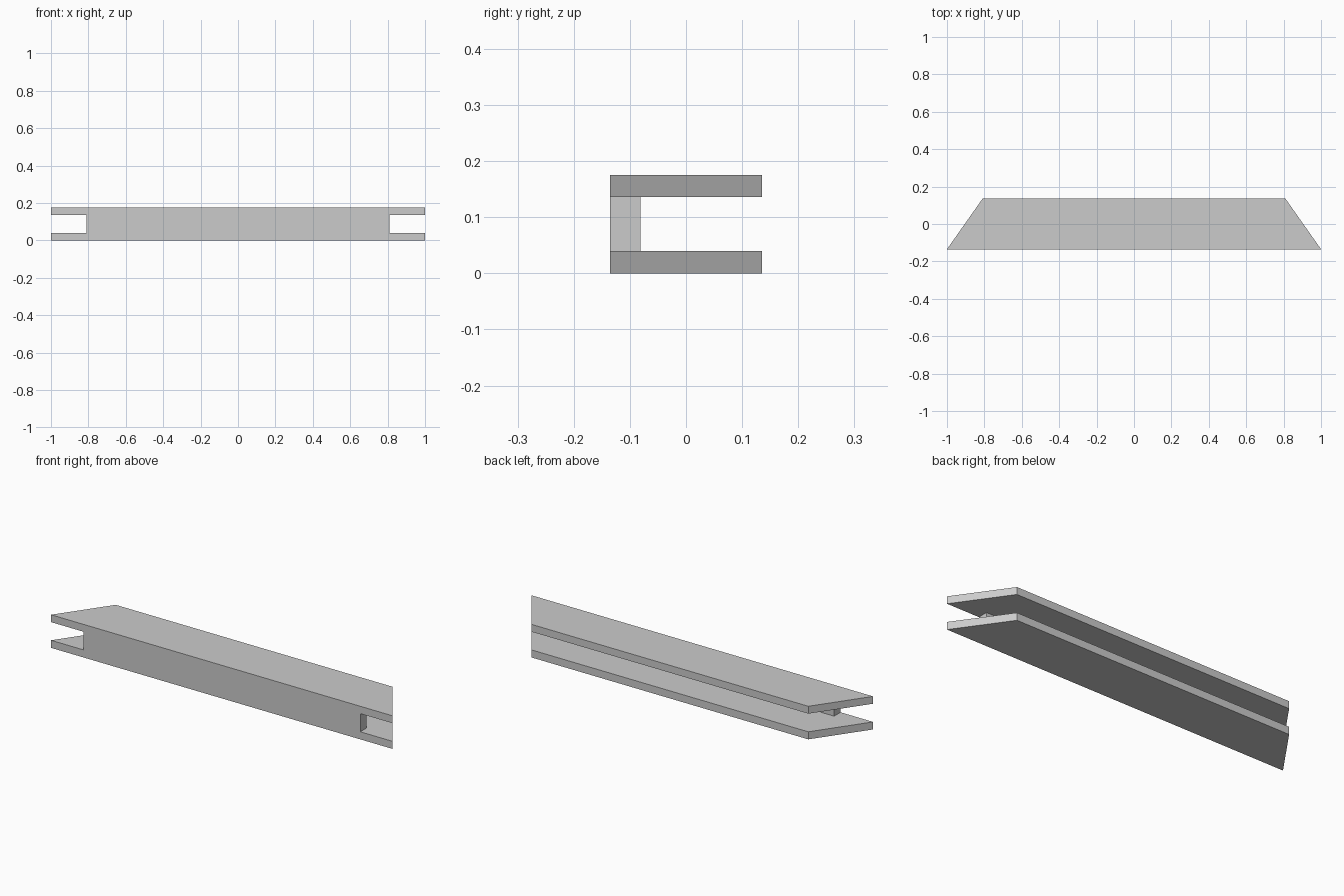
import bpy
import bmesh

cube = bpy.data.objects.get("Cube")
if cube:
    bpy.data.objects.remove(cube, do_unlink=True)

FRONT, BACK, WEB_BACK = -0.135, 0.135, -0.081
LOW, HIGH, TOP = 0.04, 0.136, 0.175
LONG, SHORT = 1.0, 0.81          # half lengths at the front and back edges

steel = bpy.data.materials.new("light grey steel")
steel.use_nodes = True
steel.diffuse_color = (0.6, 0.6, 0.6, 1)
steel.node_tree.nodes["Principled BSDF"].inputs["Base Color"].default_value = (0.6, 0.6, 0.6, 1)


def extrude_profile(name, profile, left, right):
    """Run a (y, z) profile along x; left and right give the end x at each y."""
    bm = bmesh.new()
    a = [bm.verts.new((left(y), y, z)) for y, z in profile]
    b = [bm.verts.new((right(y), y, z)) for y, z in profile]
    bm.faces.new(a)
    bm.faces.new(b[::-1])
    for i in range(len(profile)):
        j = (i + 1) % len(profile)
        bm.faces.new((a[i], b[i], b[j], a[j]))
    bmesh.ops.recalc_face_normals(bm, faces=bm.faces)
    mesh = bpy.data.meshes.new(name)
    bm.to_mesh(mesh)
    bm.free()
    obj = bpy.data.objects.new(name, mesh)
    bpy.context.collection.objects.link(obj)
    return obj


def mitre(y):
    return LONG + (SHORT - LONG) * (y - FRONT) / (BACK - FRONT)


# Channel beam with mitred ends
section = [(FRONT, 0), (BACK, 0), (BACK, LOW), (WEB_BACK, LOW),
           (WEB_BACK, HIGH), (BACK, HIGH), (BACK, TOP), (FRONT, TOP)]
beam = extrude_profile("channel_beam", section, lambda y: -mitre(y), mitre)
beam.data.materials.append(steel)

# Notches that shorten the web at both ends
notch = [(FRONT - 0.1, LOW), (BACK + 0.1, LOW), (BACK + 0.1, HIGH), (FRONT - 0.1, HIGH)]
cutters = []
for side, label in ((-1, "right"), (1, "left")):
    ends = sorted((side * SHORT, side * (LONG + 0.2)))
    cutter = extrude_profile(label + "_notch_cutter", notch,
                             lambda y: ends[0], lambda y: ends[1])
    cutter.hide_render = True
    cutters.append(cutter)
    mod = beam.modifiers.new(label + "_notch", 'BOOLEAN')
    mod.operation = 'DIFFERENCE'
    mod.solver = 'EXACT'
    mod.object = cutter

# Apply the cuts and remove the cutters
bpy.context.view_layer.objects.active = beam
for mod in list(beam.modifiers):
    bpy.ops.object.modifier_apply(modifier=mod.name)
for cutter in cutters:
    bpy.data.objects.remove(cutter, do_unlink=True)
